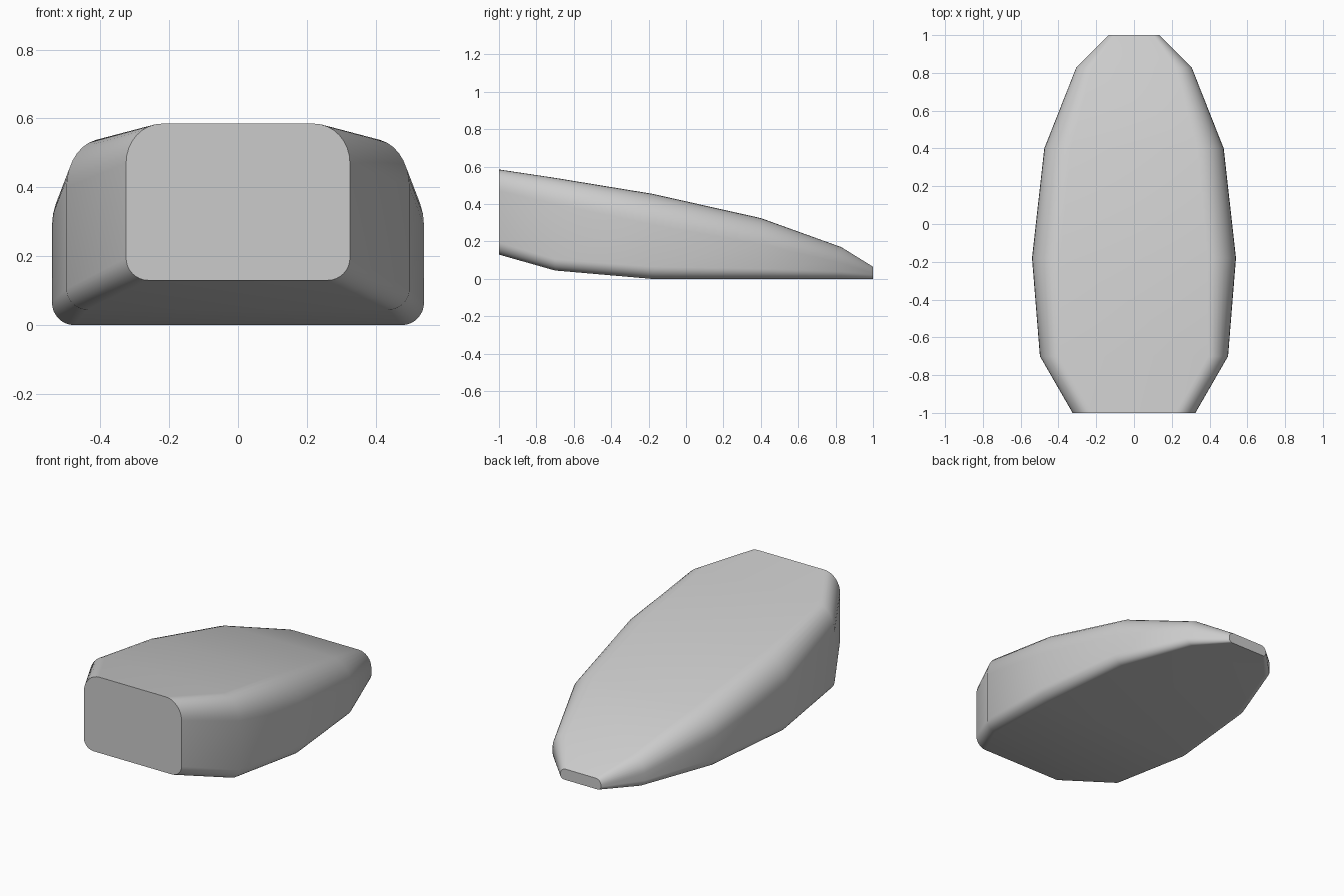
import bpy
import bmesh
from math import sin, cos, pi, radians

if "Cube" in bpy.data.objects:
    bpy.data.objects.remove(bpy.data.objects["Cube"], do_unlink=True)

# One plain grey for the whole body
grey = bpy.data.materials.new("plain_grey")
grey.use_nodes = True
grey.diffuse_color = (0.6, 0.6, 0.6, 1)
grey.node_tree.nodes["Principled BSDF"].inputs["Base Color"].default_value = (0.6, 0.6, 0.6, 1)

# Stations: y, half width, bottom, top, upper corner width and height, lower corner radius
STATIONS = [
    (-1.00, 0.325, 0.13, 0.585, 0.105, 0.115, 0.065),
    (-0.70, 0.498, 0.045, 0.54, 0.105, 0.14, 0.06),
    (-0.18, 0.54, 0.0, 0.455, 0.15, 0.165, 0.065),
    (0.40, 0.475, 0.0, 0.325, 0.14, 0.14, 0.055),
    (0.83, 0.305, 0.0, 0.17, 0.085, 0.085, 0.04),
    (1.00, 0.135, 0.0, 0.065, 0.035, 0.035, 0.022),
]
STEPS = 8


def section(y, half, bottom, top, rx, rz, low):
    """Rounded rectangle with elliptical upper corners."""
    right = []
    for i in range(STEPS + 1):
        a = -pi / 2 + i * pi / 2 / STEPS
        right.append((half - low + low * cos(a), y, bottom + low + low * sin(a)))
    for i in range(STEPS + 1):
        a = i * pi / 2 / STEPS
        right.append((half - rx + rx * cos(a), y, top - rz + rz * sin(a)))
    return right + [(-x, yy, z) for x, yy, z in reversed(right)]


# Tapered body lofted through the stations and capped at both ends
bm = bmesh.new()
rings = [[bm.verts.new(p) for p in section(*s)] for s in STATIONS]
for a, b in zip(rings, rings[1:]):
    for i in range(len(a)):
        j = (i + 1) % len(a)
        bm.faces.new((a[i], a[j], b[j], b[i]))
bm.faces.new(rings[0])
bm.faces.new(rings[-1])
bmesh.ops.recalc_face_normals(bm, faces=bm.faces)
mesh = bpy.data.meshes.new("tapered_body")
bm.to_mesh(mesh)
bm.free()
mesh.materials.append(grey)
body = bpy.data.objects.new("tapered_body", mesh)
bpy.context.collection.objects.link(body)

bpy.ops.object.select_all(action="DESELECT")
body.select_set(True)
bpy.context.view_layer.objects.active = body
bpy.ops.object.shade_smooth_by_angle(angle=radians(30))
